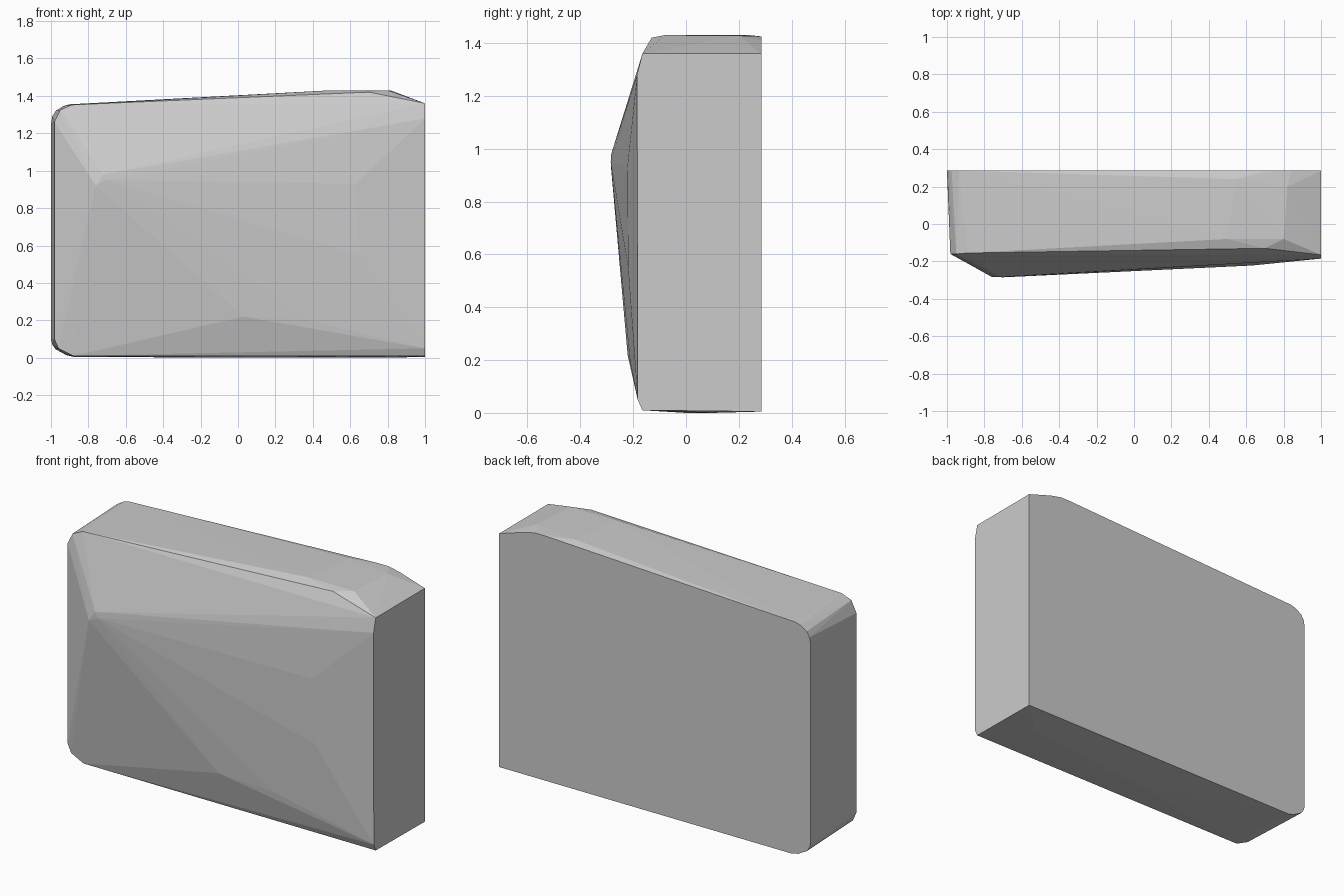
import bpy, bmesh

# Back outline (x, z), flat on y = 0.285
back = [(1, 0.005), (1, 1.36), (0.84, 1.41), (0.77, 1.425), (0.70, 1.425), (0.5, 1.415),
        (-0.90, 1.355), (-0.935, 1.345), (-0.975, 1.32), (-0.993, 1.29), (-1, 1.25),
        (-1, 0.10), (-0.993, 0.07), (-0.975, 0.045), (-0.92, 0.015), (-0.88, 0.005)]

# Rounded front rim (x, y, z)
rim = [(1, -0.165, 0.01), (1, -0.183, 0.05), (1, -0.185, 1.28), (1, -0.165, 1.36),
       (0.70, -0.13, 1.42), (0.80, -0.08, 1.43), (0.50, -0.08, 1.43),
       (0.82, 0.20, 1.428), (0.55, 0.24, 1.43),
       (-0.89, -0.155, 1.352), (-0.95, -0.16, 1.325), (-0.982, -0.16, 1.26),
       (-0.982, -0.16, 0.10), (-0.96, -0.16, 0.05), (-0.88, -0.16, 0.01),
       (0.0, 0.0, 0.0), (0.8, 0.1, 0.0)]

# Low crown on the front face (x, y, z)
crown = [(-0.76, -0.283, 0.92), (-0.70, -0.285, 0.95), (-0.72, -0.283, 0.98),
         (0.63, -0.222, 0.93), (0.65, -0.219, 0.55),
         (0.03, -0.221, 0.22), (0.38, -0.212, 0.20)]

# Faceted convex body wrapped around the outlines
bm = bmesh.new()
for p in [(x, 0.285, z) for x, z in back] + rim + crown:
    bm.verts.new(p)
hull = bmesh.ops.convex_hull(bm, input=bm.verts[:])
loose = {v for v in hull["geom_interior"] + hull["geom_unused"]
         if isinstance(v, bmesh.types.BMVert) and not v.link_faces}
bmesh.ops.delete(bm, geom=list(loose), context='VERTS')
bmesh.ops.dissolve_limit(bm, angle_limit=0.005, verts=bm.verts[:], edges=bm.edges[:])
bmesh.ops.recalc_face_normals(bm, faces=bm.faces[:])
mesh = bpy.data.meshes.new("padded_block")
bm.to_mesh(mesh)
bm.free()
block = bpy.data.objects.new("padded_block", mesh)
bpy.context.collection.objects.link(block)
